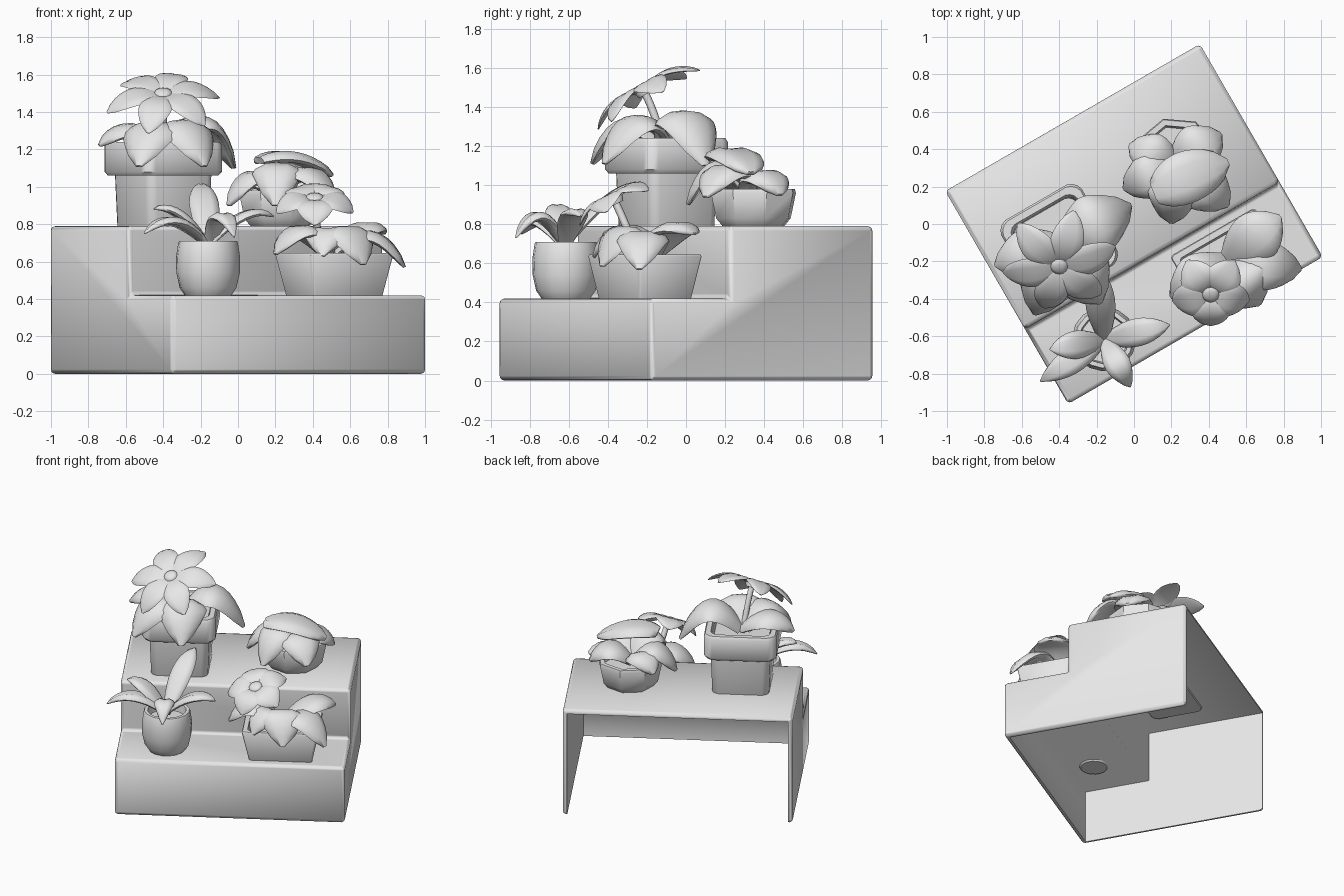
import bpy, bmesh, math
from mathutils import Vector, Matrix

if "Cube" in bpy.data.objects:
    bpy.data.objects.remove(bpy.data.objects["Cube"])

YAW = math.radians(30)          # the stand and its pots are turned
UP = Vector((0, 0, 1))
grey = bpy.data.materials.new("plain_grey")
grey.diffuse_color = (0.8, 0.8, 0.8, 1)
grey.use_nodes = True
grey.node_tree.nodes["Principled BSDF"].inputs["Base Color"].default_value = grey.diffuse_color


def select(ob):
    bpy.ops.object.select_all(action='DESELECT')
    ob.select_set(True)
    bpy.context.view_layer.objects.active = ob


def make(name, verts, faces, angle=40):
    me = bpy.data.meshes.new(name)
    me.from_pydata([tuple(v) for v in verts], [], faces)
    bm = bmesh.new()
    bm.from_mesh(me)
    bmesh.ops.recalc_face_normals(bm, faces=bm.faces)
    bm.to_mesh(me)
    bm.free()
    me.materials.append(grey)
    ob = bpy.data.objects.new(name, me)
    bpy.context.collection.objects.link(ob)
    select(ob)
    if angle:
        bpy.ops.object.shade_smooth_by_angle(angle=math.radians(angle))
    return ob


def loft(name, rings, angle=40):
    """Skin a list of equal closed rings and cap both ends."""
    n = len(rings[0])
    verts = [v for r in rings for v in r]
    faces = [(i * n + j, i * n + (j + 1) % n, (i + 1) * n + (j + 1) % n, (i + 1) * n + j)
             for i in range(len(rings) - 1) for j in range(n)]
    faces += [tuple(range(n)), tuple(range(len(verts) - n, len(verts)))]
    return make(name, verts, faces, angle)


# --- stepped stand: hollow, open at the back and underneath
def steps(name, half, profile):
    return loft(name, [[(x, y, z) for y, z in profile] for x in (-half, half)], 0)


stand = steps("stepped_stand", 0.786, [(-.657, 0), (.657, 0), (.657, .79), (-.195, .79), (-.195, .42), (-.657, .42)])
hollow = steps("stand_hollow", 0.755, [(-.625, -.1), (.8, -.1), (.8, .76), (-.165, .76), (-.165, .39), (-.625, .39)])
hollow.hide_render = True
select(stand)
bev = stand.modifiers.new("soft_edges", 'BEVEL')
bev.width, bev.segments = 0.024, 3
bev.harden_normals = True
cut = stand.modifiers.new("hollow", 'BOOLEAN')
cut.object, cut.operation, cut.solver = hollow, 'DIFFERENCE', 'EXACT'
for m in ("soft_edges", "hollow"):
    bpy.ops.object.modifier_apply(modifier=m)
bpy.data.objects.remove(hollow)
bpy.ops.object.shade_smooth_by_angle(angle=math.radians(25))
stand.rotation_euler.z = YAW


# --- pots: stacked rounded-rectangle rings (hx, hy, z), corner radius as a share of hy
def pot(name, cx, cy, levels, corner, seg, yaw=YAW):
    rings = []
    for hx, hy, z in levels:
        r, ring = corner * hy, []
        for q, (sx, sy) in enumerate([(1, 1), (-1, 1), (-1, -1), (1, -1)]):
            for k in range(seg):
                a = math.pi / 2 * (q + (k + .5) / seg)
                x = sx * (hx - r) + r * math.cos(a)
                y = sy * (hy - r) + r * math.sin(a)
                p = Matrix.Rotation(yaw, 3, 'Z') @ Vector((x, y, z))
                ring.append(p + Vector((cx, cy, 0)))
        rings.append(ring)
    return loft(name, rings)


def sq(pairs):
    return [(h, h, z) for h, z in pairs]


pot("square_pot", -.4, -.1, sq([(.18, .75), (.195, .79), (.205, 1.06), (.235, 1.06), (.25, 1.08),
                               (.25, 1.22), (.24, 1.24), (.205, 1.24), (.195, 1.22), (.19, 1.17)]), .3, 4)
pot("bowl_pot", .225, .345, sq([(.13, .75), (.17, .795), (.2, .83), (.228, .96), (.222, .98),
                              (.19, .98), (.18, .92)]), 1, 2, math.radians(40))
pot("trough_pot", .515, -.21, [(.205, .145, .39), (.217, .157, .425), (.262, .194, .635), (.257, .189, .645),
                              (.225, .157, .645), (.215, .147, .57)], .12, 3)
pot("barrel_pot", -.16, -.615, sq([(.09, .38), (.125, .42), (.152, .46), (.17, .54), (.172, .62), (.16, .70),
                                  (.155, .71), (.132, .71), (.125, .65)]), 1, 4)


# --- leaves: puffy blades with a midrib crease, swept along a quadratic arc
def leaf(name, base, ctrl, tip, width, thick=.03, fold=.25, side=None, power=.8):
    a, b, c = Vector(base), Vector(ctrl), Vector(tip)
    side = (side or (c - a).cross(UP)).normalized()
    section = [(-1, 0), (-.88, .6), (-.45, 1), (0, .65), (.45, 1), (.88, .6),
               (1, 0), (.8, -.5), (0, -.7), (-.8, -.5)]
    rings, n = [], 11
    for i in range(n):
        t = i / (n - 1)
        p = a * (1 - t) ** 2 + b * 2 * t * (1 - t) + c * t * t
        tan = ((b - a) * (1 - t) + (c - b) * t).normalized()
        nor = side.cross(tan).normalized()
        s = max(math.sin(math.pi * (.07 + .925 * t)), .02) ** power
        w, h = width / 2 * s, thick * s ** .6
        rings.append([p + side * u * w + nor * (v * h - fold * abs(u) * w) for u, v in section])
    return loft(name, rings, 60)


def plant(name, base, blades, thick=.03, fold=.25, power=.8):
    """blades: (tip, arch height above the higher end, width)"""
    for i, (tip, arch, width) in enumerate(blades):
        b, t = Vector(base), Vector(tip)
        ctrl = b.lerp(t, .55)
        ctrl.z = max(b.z, t.z) + arch
        leaf(f"{name}_{i + 1}", b, ctrl, t, width, thick, fold, None, power)


# broad drooping leaves of the tall flowering plant
plant("broad_leaf", (-.39, -.1, 1.2), [
    ((-.53, -.48, 1.11), .29, .32), ((-.18, -.42, 1.11), .31, .34),
    ((-.02, .10, 1.10), .36, .33), ((-.74, -.22, 1.22), .2, .27)], .04, .3, .55)

# round leaves over the bowl
plant("round_leaf", (.22, .32, .95), [
    ((.50, .10, .94), .26, .28), ((.2, .01, .90), .32, .27), ((-.05, .19, .90), .24, .25),
    ((-.02, .42, .95), .17, .23), ((.46, .48, .95), .2, .27)], .04, .22, .5)
leaf("round_leaf_top", (.11, .17, 1.14), (.28, .26, 1.21), (.50, .33, 1.06), .28, .038, .12, None, .45)

# leaves in the trough
plant("trough_leaf", (.5, -.2, .62), [
    ((.67, -.43, .585), .31, .32), ((.20, -.39, .64), .27, .28), ((.89, -.24, .57), .27, .27),
    ((.78, .04, .75), .12, .28), ((.45, -.47, .63), .26, .24)], .035, .2, .55)

# slim leaves of the barrel plant
plant("strap_leaf", (-.16, -.62, .68), [
    ((-.20, -.22, 1.01), -.02, .16), ((.19, -.54, .84), .08, .15), ((-.50, -.84, .75), .16, .14),
    ((-.02, -.87, .73), .24, .14), ((-.45, -.67, .88), .04, .15)], .028, .1, .75)


# --- flowers: ring of petals round a button, on a bent stem
def flower(name, centre, tilt, radius, count, start, width, root):
    c = Vector(centre)
    rot = Matrix.Rotation(tilt, 3, 'X')
    nor = rot @ UP
    for i in range(count):
        a = start + math.tau * i / count
        d = rot @ Vector((math.cos(a), math.sin(a), 0))
        leaf(f"{name}_petal_{i + 1}", c + d * .02, c + d * radius * .55 + nor * .06,
             c + d * radius - nor * radius * .2, width, .014, .06, d.cross(nor), .6)
    ring = [(.04, -.03), (.05, 0), (.045, .02), (.025, .03)]
    loft(f"{name}_button", [[c + rot @ Vector((r * math.cos(math.tau * k / 12), r * math.sin(math.tau * k / 12), z))
                             for k in range(12)] for r, z in ring], 50)
    r, rings = Vector(root), []
    mid = c - nor * .12
    for i in range(7):
        t = i / 6
        p = r * (1 - t) ** 2 + mid * 2 * t * (1 - t) + c * t * t
        tan = ((mid - r) * (1 - t) + (c - mid) * t).normalized()
        e = tan.cross(Vector((1, 0, 0))).normalized()
        f = tan.cross(e)
        rings.append([p + .02 * (e * math.cos(math.tau * k / 8) + f * math.sin(math.tau * k / 8)) for k in range(8)])
    loft(f"{name}_stem", rings, 60)


flower("tall_flower", (-.4, -.22, 1.49), math.radians(30), .31, 6, math.radians(75), .18, (-.4, -.1, 1.15))
flower("low_flower", (.41, -.37, .93), math.radians(27), .215, 5, math.radians(270), .2, (.46, -.22, .57))
